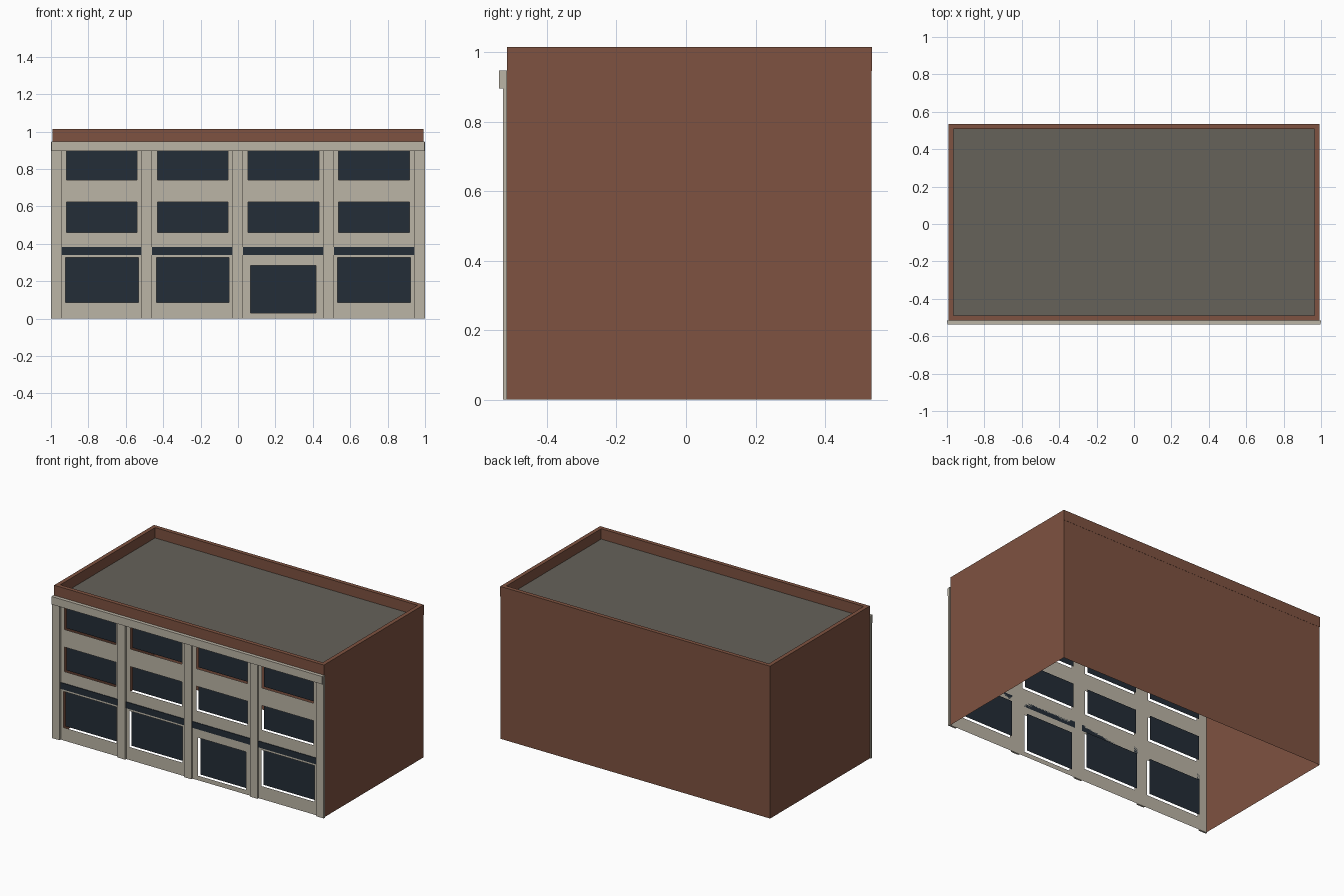
import bpy, bmesh

if "Cube" in bpy.data.objects:
    bpy.data.objects.remove(bpy.data.objects["Cube"], do_unlink=True)


def material(name, rgb):
    mat = bpy.data.materials.new(name)
    mat.use_nodes = True
    mat.diffuse_color = (*rgb, 1)
    mat.node_tree.nodes["Principled BSDF"].inputs["Base Color"].default_value = (*rgb, 1)
    return mat


brick = material("brown brick", (0.21, 0.085, 0.052))
stone = material("beige stone", (0.50, 0.46, 0.38))
glass = material("dark glass", (0.017, 0.026, 0.038))
gravel = material("grey roof", (0.133, 0.122, 0.102))


def finish(name, bm, mat):
    mesh = bpy.data.meshes.new(name)
    bm.to_mesh(mesh)
    bm.free()
    obj = bpy.data.objects.new(name, mesh)
    bpy.context.collection.objects.link(obj)
    mesh.materials.append(mat)
    return obj


def box(name, x, y, z, mat, keep=lambda normal: True):
    """Box from (low, high) ranges; faces whose normal fails keep() are removed."""
    bm = bmesh.new()
    bmesh.ops.create_cube(bm, size=1)
    for v in bm.verts:
        v.co = [a + (b - a) * (c + 0.5) for (a, b), c in zip((x, y, z), v.co)]
    bm.normal_update()
    unwanted = [f for f in bm.faces if not keep(f.normal)]
    bmesh.ops.delete(bm, geom=unwanted, context='FACES')
    return finish(name, bm, mat)


def sheet(name, x, z, y, mat, holes=()):
    """Upright sheet facing the front, with rectangular openings."""
    xs = sorted({*x, *(v for h in holes for v in h[0])})
    zs = sorted({*z, *(v for h in holes for v in h[1])})
    bm = bmesh.new()
    for x0, x1 in zip(xs, xs[1:]):
        for z0, z1 in zip(zs, zs[1:]):
            cx, cz = (x0 + x1) / 2, (z0 + z1) / 2
            if any(h[0][0] < cx < h[0][1] and h[1][0] < cz < h[1][1] for h in holes):
                continue
            bm.faces.new([bm.verts.new((px, y, pz)) for px, pz in
                          ((x0, z0), (x1, z0), (x1, z1), (x0, z1))])
    bmesh.ops.remove_doubles(bm, verts=bm.verts, dist=0.0001)
    return finish(name, bm, mat)


SIDE, FRONT, BACK = 0.993, -0.515, 0.534
ROOF, TOP = 0.945, 1.014

# Side and back walls: an open shell without floor or front
box("brick_walls", (-SIDE, SIDE), (FRONT, BACK), (0, ROOF), brick,
    lambda n: abs(n.z) < 0.5 and n.y > -0.5)

# Flat roof
box("roof", (-SIDE, SIDE), (FRONT, BACK), (ROOF - 0.002, ROOF), gravel, lambda n: n.z > 0.5)

# Parapet ring around the roof
parapet = box("parapet", (-SIDE, SIDE), (FRONT, BACK + 0.001), (ROOF, TOP), brick,
              lambda n: abs(n.z) < 0.5)
solid = parapet.modifiers.new("thickness", 'SOLIDIFY')
solid.thickness = 0.027
solid.offset = -1
solid.use_even_offset = True

# Window openings, bay by bay
bay_centres = (-0.728, -0.242, 0.243, 0.727)
openings = []
for i, c in enumerate(bay_centres):
    rows = [("upper", 0.189, (0.74, 0.90)), ("middle", 0.189, (0.46, 0.623))]
    if i == 2:
        rows.append(("entrance", 0.175, (0.03, 0.283)))
    else:
        rows.append(("shop", 0.195, (0.086, 0.326)))
    for row, half, z in rows:
        openings.append((f"{row}_window_{i + 1}", (c - half, c + half), z))

# Front wall with openings, and glass set behind it
sheet("front_wall", (-SIDE, SIDE), (0, ROOF), FRONT, stone, [o[1:] for o in openings])
for name, x, z in openings:
    sheet(name, x, z, FRONT + 0.022, glass)

# Pilasters between the bays
pilaster_centres = (-0.972, -0.489, -0.002, 0.484, 0.972)
for i, c in enumerate(pilaster_centres):
    box(f"pilaster_{i + 1}", (c - 0.028, c + 0.028), (-0.527, FRONT), (0, ROOF), stone)

# Dark sign bands above the ground floor
for i, (a, b) in enumerate(zip(pilaster_centres, pilaster_centres[1:])):
    box(f"sign_band_{i + 1}", (a + 0.028, b - 0.028), (FRONT - 0.004, FRONT),
        (0.34, 0.382), glass)

# Cornice across the top of the front
box("cornice", (-0.996, 0.996), (-0.538, FRONT), (0.895, 0.947), stone)
